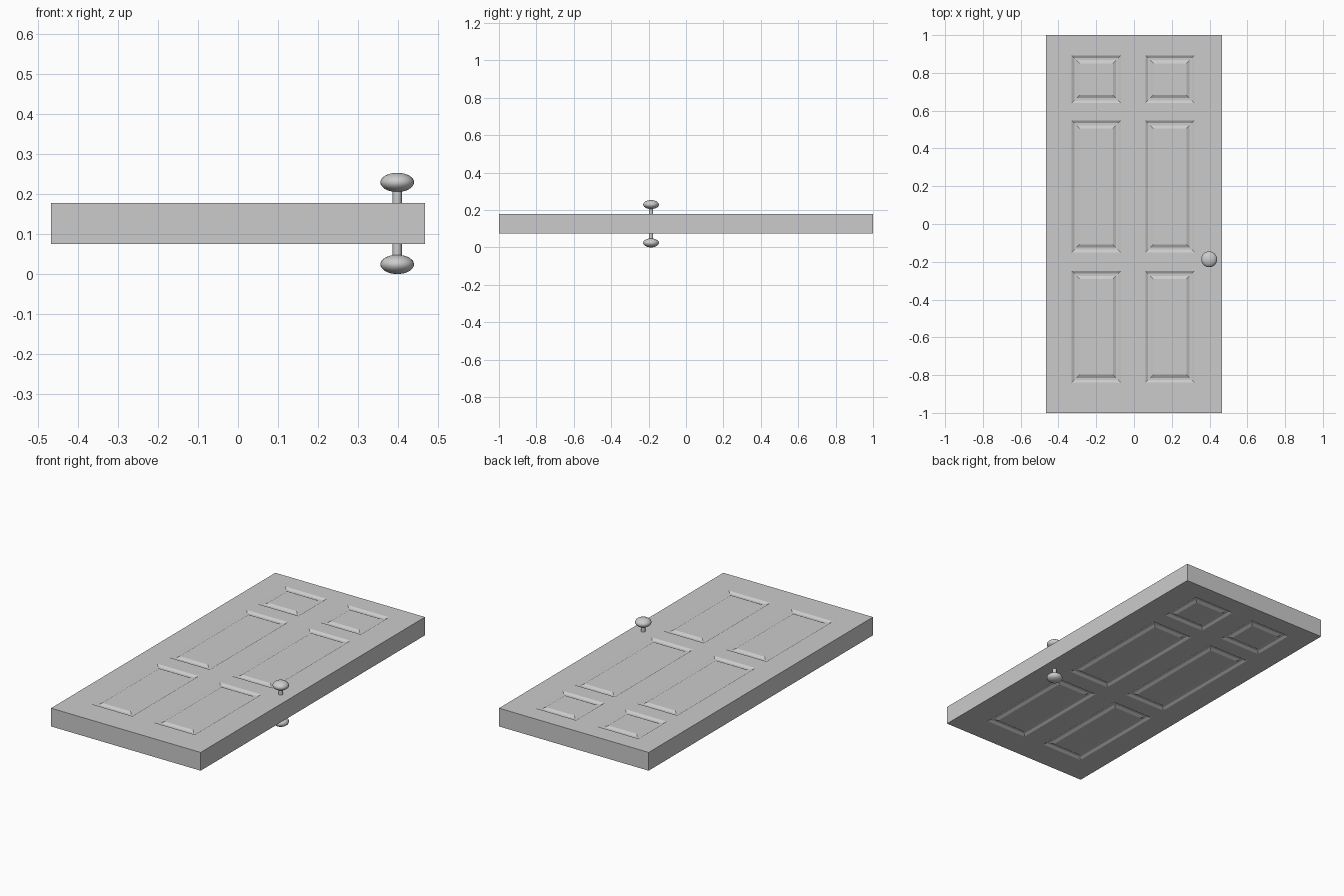
import bpy, bmesh, math
from mathutils import Matrix, Vector

if "Cube" in bpy.data.objects:
    bpy.data.objects.remove(bpy.data.objects["Cube"])

Z0, Z1 = 0.075, 0.178           # door slab bottom and top
HALF_X, HALF_Y = 0.467, 1.0
MID = (Z0 + Z1) / 2
XS = [(-0.33, -0.07), (0.06, 0.32)]                      # panel columns
YS = [(0.64, 0.893), (-0.15, 0.548), (-0.84, -0.248)]    # panel rows

grey = bpy.data.materials.new("door grey")
grey.diffuse_color = (0.6, 0.6, 0.6, 1)
grey.use_nodes = True
grey.node_tree.nodes["Principled BSDF"].inputs["Base Color"].default_value = grey.diffuse_color


def add_object(name, bm):
    mesh = bpy.data.meshes.new(name)
    bm.normal_update()
    bm.to_mesh(mesh)
    bm.free()
    mesh.materials.append(grey)
    obj = bpy.data.objects.new(name, mesh)
    bpy.context.collection.objects.link(obj)
    return obj


# Door slab, cut along the panel borders
bm = bmesh.new()
bmesh.ops.create_cube(bm, size=1, matrix=Matrix.Translation((0, 0, MID))
                      @ Matrix.Diagonal((2 * HALF_X, 2 * HALF_Y, Z1 - Z0, 1)))
cuts = [(Vector((x, 0, 0)), Vector((1, 0, 0))) for pair in XS for x in pair]
cuts += [(Vector((0, y, 0)), Vector((0, 1, 0))) for pair in YS for y in pair]
for co, normal in cuts:
    bmesh.ops.bisect_plane(bm, geom=bm.verts[:] + bm.edges[:] + bm.faces[:],
                           plane_co=co, plane_no=normal)
bm.normal_update()


def is_panel(face):
    c = face.calc_center_median()
    return (abs(face.normal.z) > 0.9
            and any(a < c.x < b for a, b in XS)
            and any(a < c.y < b for a, b in YS))


# Moulded panels on both sides: slope down, groove, slope up to a raised field
panels = [f for f in bm.faces if is_panel(f)]
for thickness, depth in [(0.014, -0.008), (0.012, 0), (0.016, 0.008)]:
    bmesh.ops.inset_individual(bm, faces=panels, thickness=thickness,
                               depth=depth, use_even_offset=True)
add_object("door_panel", bm)


# Knobs: turned stem and flattened ball, mirrored to both sides
def make_knob(name, side):
    bm = bmesh.new()
    at = Matrix.Translation((0.398, -0.187, MID))
    bmesh.ops.create_uvsphere(
        bm, u_segments=32, v_segments=16, radius=1,
        matrix=at @ Matrix.Translation((0, 0, side * 0.1025))
        @ Matrix.Diagonal((0.042, 0.042, 0.024, 1)))
    bmesh.ops.create_cone(
        bm, cap_ends=True, segments=24, radius1=0.0115, radius2=0.0115, depth=0.05,
        matrix=at @ Matrix.Translation((0, 0, side * 0.065)))
    obj = add_object(name, bm)
    bpy.ops.object.select_all(action='DESELECT')
    obj.select_set(True)
    bpy.context.view_layer.objects.active = obj
    bpy.ops.object.shade_smooth_by_angle(angle=math.radians(40))


make_knob("upper_knob", 1)
make_knob("lower_knob", -1)
